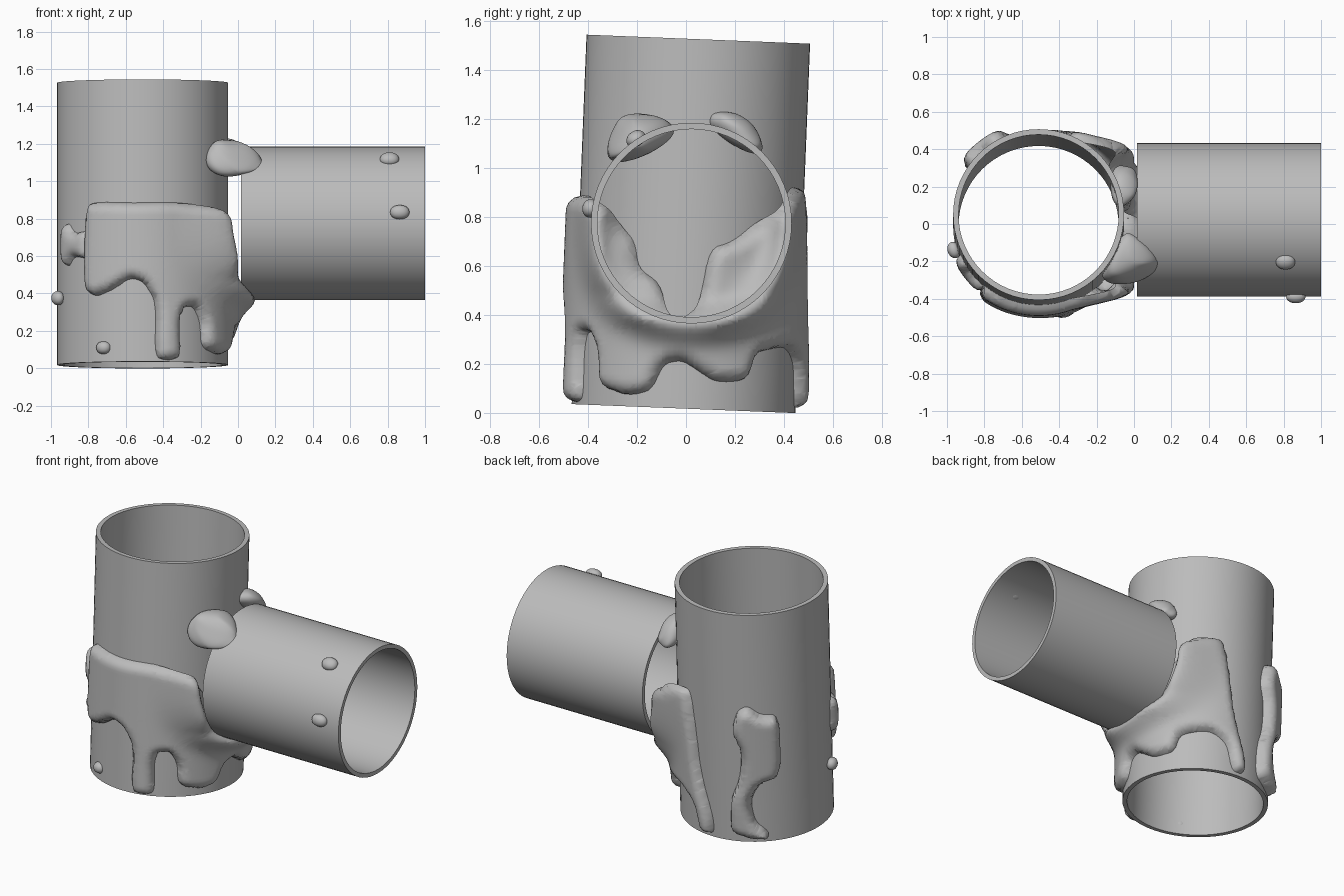
import bpy, bmesh, math
from mathutils import Vector, Matrix
from mathutils.geometry import intersect_point_line

if "Cube" in bpy.data.objects:
    bpy.data.objects.remove(bpy.data.objects["Cube"])

grey = bpy.data.materials.new("grey")
grey.diffuse_color = (0.5, 0.5, 0.5, 1)
grey.use_nodes = True
grey.node_tree.nodes["Principled BSDF"].inputs["Base Color"].default_value = grey.diffuse_color
AX, AY, R = -0.51, 0.02, 0.457      # upright pipe
BY, BZ, BR = 0.022, 0.775, 0.41     # side pipe


def finish(name, bm, angle=40):
    me = bpy.data.meshes.new(name)
    bm.to_mesh(me)
    bm.free()
    ob = bpy.data.objects.new(name, me)
    bpy.context.collection.objects.link(ob)
    me.materials.append(grey)
    bpy.ops.object.select_all(action='DESELECT')
    ob.select_set(True)
    bpy.context.view_layer.objects.active = ob
    bpy.ops.object.shade_smooth_by_angle(angle=math.radians(angle))
    return ob


def pipe(name, r_out, r_in, length, matrix, n=64):
    """Open tube: a wall rectangle spun around z."""
    bm = bmesh.new()
    h = length / 2
    prof = [(r_out, -h), (r_out, h), (r_in, h), (r_in, -h)]
    rings = [[bm.verts.new((r * math.cos(a), r * math.sin(a), z)) for r, z in prof]
             for a in (2 * math.pi * i / n for i in range(n))]
    for i in range(n):
        a, b = rings[i], rings[(i + 1) % n]
        for j in range(4):
            k = (j + 1) % 4
            bm.faces.new((a[j], b[j], b[k], a[k]))
    bmesh.ops.recalc_face_normals(bm, faces=bm.faces)
    bm.transform(matrix)
    return finish(name, bm)


def smoothstep(a, b, x):
    t = min(1, max(0, (x - a) / (b - a)))
    return t * t * (3 - 2 * t)


def slime(name, outline, thick, web=False, step=0.02):
    """Rounded sheet on the upright pipe; outline is (degrees, height)."""
    pts = [Vector((math.radians(a) * R, z, 0)) for a, z in outline]
    for _ in range(2):  # round the corners
        pts = [p.lerp(q, t) for p, q in zip(pts, pts[1:] + pts[:1]) for t in (0.2, 0.8)]
    bm = bmesh.new()
    face = bm.faces.new([bm.verts.new(p) for p in pts])
    face.normal_update()
    if face.normal.z < 0:
        face.normal_flip()
    bmesh.ops.triangulate(bm, faces=[face])
    for axis in (0, 1):
        lo, hi = min(p[axis] for p in pts), max(p[axis] for p in pts)
        no = Vector((1 - axis, axis, 0))
        for i in range(1, int((hi - lo) / step) + 1):
            bmesh.ops.bisect_plane(bm, geom=bm.verts[:] + bm.edges[:] + bm.faces[:],
                                   dist=1e-5, plane_co=no * (lo + i * step), plane_no=no)
    segs = list(zip(pts, pts[1:] + pts[:1]))
    for v in bm.verts:
        d = 1.0
        for p, q in segs:
            c, t = intersect_point_line(v.co, p, q)
            c = p if t < 0 else q if t > 1 else c
            d = min(d, (v.co - c).length)
        h = thick * math.sqrt(max(0, 1 - (1 - min(d / 0.06, 1)) ** 2))
        a, z, r = v.co.x / R, v.co.y, R - 0.004 + h
        x = AX + r * math.cos(a)
        y = AY + 0.04 * (z - BZ) + r * math.sin(a)
        if web:  # stretch towards the rim of the side pipe
            e = math.hypot(y - BY, z - BZ) - BR
            w = math.exp(-(e / (0.09 if e < 0 else 0.075)) ** 2)
            w *= 1 - smoothstep(42, 72, abs(math.degrees(a)))
            x += max(0, 0.09 * smoothstep(0.5, 0.36, z) - x) * w
        v.co = (x, y, z)
    return finish(name, bm, 80)


def glob(name, points, levels=3):
    """Soft lump from the hull of a few points."""
    bm = bmesh.new()
    for p in points:
        bm.verts.new(p)
    bmesh.ops.convex_hull(bm, input=bm.verts[:])
    bmesh.ops.recalc_face_normals(bm, faces=bm.faces)
    ob = finish(name, bm, 180)
    ob.modifiers.new("soft", 'SUBSURF').levels = levels
    ob.modifiers["soft"].render_levels = levels
    return ob


def drop(name, loc, normal, w, h):
    """Small boxy drop sitting on a pipe wall."""
    bm = bmesh.new()
    bmesh.ops.create_cube(bm, size=1)
    for v in bm.verts:
        if v.co.z > 0:
            v.co.x *= 0.75
            v.co.y *= 0.8
    rot = Vector(normal).to_track_quat('Z', 'Y').to_matrix().to_4x4()
    bm.transform(Matrix.Translation(loc) @ rot @ Matrix.Diagonal((w, h, 0.075, 1)))
    ob = finish(name, bm, 180)
    ob.modifiers.new("soft", 'SUBSURF').levels = 3
    ob.modifiers["soft"].render_levels = 3


# Pipes
pipe("upright_pipe", R, 0.428, 1.51,
     Matrix.Translation((AX, AY, 0.772)) @ Matrix.Rotation(math.radians(-2.3), 4, 'X'))
pipe("side_pipe", BR, 0.384, 0.985,
     Matrix.Translation((0.5075, BY, BZ)) @ Matrix.Rotation(math.pi / 2, 4, 'Y'))

# Large sheet wrapping the front and the joint
slime("main_slime", [
    (-130, 0.87), (-122, 0.89), (-95, 0.885), (-69, 0.89), (-56, 0.86), (-47, 0.83),
    (-38, 0.76), (-30, 0.70), (-27, 0.59), (-15, 0.53), (-10, 0.40), (-2, 0.385),
    (6, 0.44), (10, 0.67), (22, 0.70), (36, 0.78), (52, 0.83), (61, 0.92), (70, 0.92),
    (75, 0.70), (80, 0.40), (91, 0.12), (91, 0.02), (80, 0.02), (75, 0.20), (62, 0.27),
    (47, 0.26), (37, 0.24), (33, 0.13), (16, 0.125), (7, 0.17), (-2, 0.215), (-11, 0.20),
    (-17, 0.09), (-30, 0.07), (-47, 0.11), (-48, 0.25), (-54, 0.33), (-62, 0.33),
    (-65, 0.25), (-64, 0.06), (-73, 0.04), (-82, 0.06), (-81, 0.35), (-89, 0.46),
    (-98, 0.485), (-110, 0.42), (-123, 0.38), (-132, 0.43)], 0.06, web=True)

# Separate runs on the left and back
slime("left_slime", [(-157, 0.75), (-149, 0.78), (-142, 0.72), (-128, 0.74), (-128, 0.58),
                     (-142, 0.60), (-149, 0.54), (-157, 0.57)], 0.045)
slime("back_slime", [
    (112, 0.87), (120, 0.91), (130, 0.85), (144, 0.84), (144, 0.44), (128, 0.40),
    (121, 0.28), (124, 0.14), (134, 0.07), (133, 0.02), (120, 0.03), (105, 0.07),
    (106, 0.28), (113, 0.42), (115, 0.60), (108, 0.74)], 0.075)

# Lumps bridging the top of the joint
glob("front_lump", [(-0.19, -0.29, 1.24), (-0.19, -0.33, 1.0), (-0.04, 0.01, 1.20),
                    (-0.04, -0.05, 1.14), (0.19, -0.2, 1.12), (0.16, -0.22, 1.08),
                    (0.0, -0.36, 1.0), (-0.06, -0.25, 1.24), (0.03, -0.2, 1.22),
                    (-0.16, -0.2, 1.1), (0.0, -0.3, 1.12), (0.02, -0.1, 1.05)])
glob("back_lump", [(-0.13, 0.06, 1.22), (-0.09, 0.14, 1.25), (-0.12, 0.30, 1.20),
                   (-0.14, 0.34, 1.03), (0.02, 0.10, 1.20), (0.03, 0.30, 1.10),
                   (0.02, 0.33, 1.02), (-0.1, 0.1, 1.12), (0.02, 0.2, 1.22)])

# Loose drops
for name, loc, nrm, w, h in [
        ("drop_top", (0.81, -0.205, 1.12), (0, -0.55, 0.83), 0.14, 0.11),
        ("drop_side", (0.865, -0.392, 0.835), (0, -0.99, 0.14), 0.14, 0.10),
        ("drop_left", (-0.965, -0.14, 0.375), (-0.94, -0.34, 0), 0.12, 0.10),
        ("drop_low", (-0.72, -0.413, 0.11), (-0.46, -0.89, 0), 0.11, 0.09)]:
    drop(name, loc, nrm, w, h)
